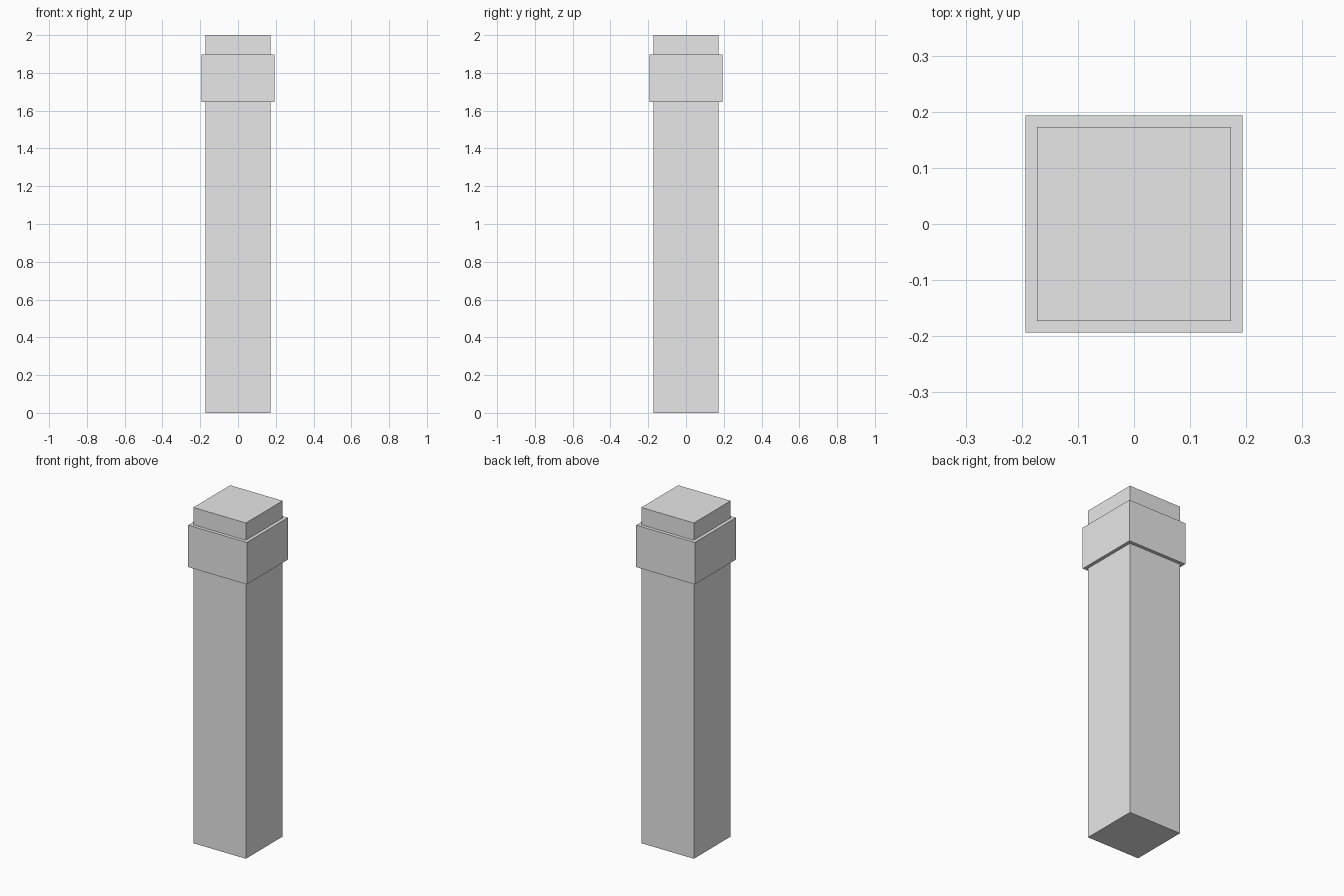
import bpy

if "Cube" in bpy.data.objects:
    bpy.data.objects.remove(bpy.data.objects["Cube"])

# Single plain grey
grey = bpy.data.materials.new("light grey")
grey.diffuse_color = (0.8, 0.8, 0.8, 1.0)
grey.use_nodes = True
grey.node_tree.nodes["Principled BSDF"].inputs["Base Color"].default_value = grey.diffuse_color


def block(name, width, z0, z1):
    """Square block centred on the vertical axis, from z0 to z1."""
    bpy.ops.mesh.primitive_cube_add(size=1, location=(0, 0, (z0 + z1) / 2))
    ob = bpy.context.object
    ob.name = name
    ob.scale = (width, width, z1 - z0)
    bpy.ops.object.transform_apply(location=False, rotation=False, scale=True)
    ob.data.materials.append(grey)
    return ob


# Tall square shaft, running through to the cap
block("post_shaft", 0.346, 0.0, 2.0)

# Wider band near the top
block("post_collar", 0.386, 1.647, 1.897)
